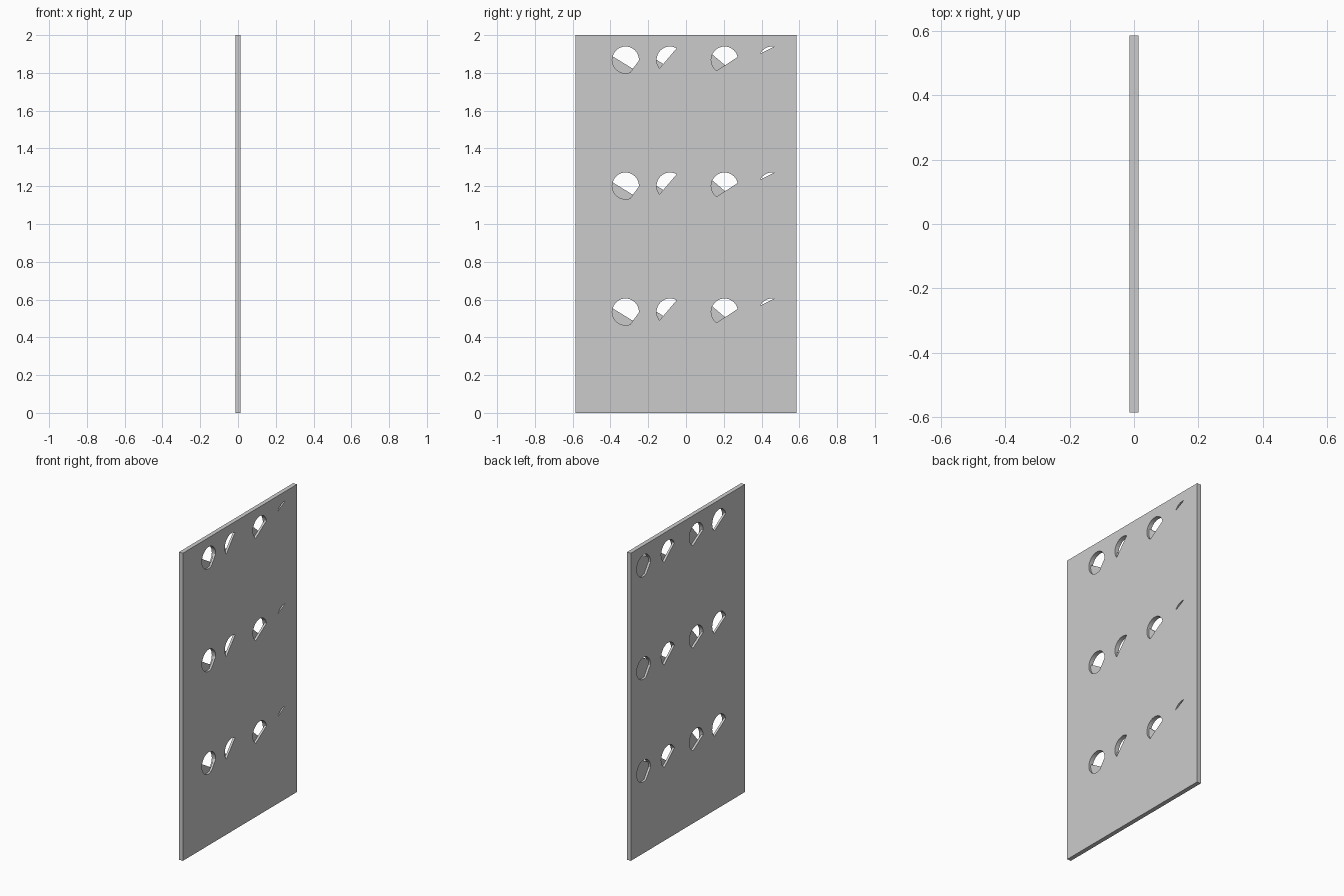
import bpy, bmesh
from math import cos, sin, radians

if "Cube" in bpy.data.objects:
    bpy.data.objects.remove(bpy.data.objects["Cube"])

HALF_T, HALF_W, HEIGHT = 0.014, 0.586, 2.0
RADIUS = 0.0705
STEP = 3  # degrees per arc side, shared by both faces
ROWS = (0.535, 1.202, 1.869)
# y centre, then (direction, half-angle) of the circular segment on +x and -x faces
HOLES = (
    (-0.320, (144, 147), (59, 106)),
    (-0.085, (140, 79), (59, 122)),
    (0.204, (122, 111), (50, 107)),
    (0.455, (118, 36), (36, 147)),
)


def make_object(name, bm):
    bmesh.ops.recalc_face_normals(bm, faces=bm.faces[:])
    mesh = bpy.data.meshes.new(name)
    bm.to_mesh(mesh)
    bm.free()
    obj = bpy.data.objects.new(name, mesh)
    bpy.context.collection.objects.link(obj)
    return obj


def add_segment(bm, y, z, segment, x0, x1):
    """Prism whose profile is a circle cut off by one straight chord."""
    phi, half = segment
    first, last = round((phi - half) / STEP), round((phi + half) / STEP)
    angles = [radians(i * STEP) for i in range(first, last + 1)]
    face = bm.faces.new([bm.verts.new((x0, y + RADIUS * cos(a), z + RADIUS * sin(a)))
                         for a in angles])
    ext = bmesh.ops.extrude_face_region(bm, geom=[face], use_keep_orig=True)
    verts = [v for v in ext["geom"] if isinstance(v, bmesh.types.BMVert)]
    bmesh.ops.translate(bm, verts=verts, vec=(x1 - x0, 0, 0))


# Upright flat panel
bm = bmesh.new()
bmesh.ops.create_cube(bm, size=1)
bmesh.ops.scale(bm, verts=bm.verts, vec=(2 * HALF_T, 2 * HALF_W, HEIGHT))
bmesh.ops.translate(bm, verts=bm.verts, vec=(0, 0, HEIGHT / 2))
panel = make_object("panel", bm)

# Half-depth segment recesses from each face; where they overlap they go through
for side, x_out in ((1, 0.03), (2, -0.03)):
    bm = bmesh.new()
    for z in ROWS:
        for hole in HOLES:
            add_segment(bm, hole[0], z, hole[side], 0.0, x_out)
    cutter = make_object("recess_cutter", bm)
    cutter.hide_render = True
    cutter.hide_set(True)
    mod = panel.modifiers.new("recesses", "BOOLEAN")
    mod.operation = "DIFFERENCE"
    mod.solver = "EXACT"
    mod.object = cutter

# Bake the cuts and remove the cutters
bpy.context.view_layer.update()
graph = bpy.context.evaluated_depsgraph_get()
baked = bpy.data.meshes.new_from_object(panel.evaluated_get(graph))
panel.modifiers.clear()
panel.data = baked
for obj in list(bpy.data.objects):
    if obj is not panel and obj.name.startswith("recess_cutter"):
        bpy.data.objects.remove(obj)

# Smooth arcs with sharp rims
bpy.context.view_layer.objects.active = panel
panel.select_set(True)
bpy.ops.object.shade_smooth_by_angle(angle=radians(25))
